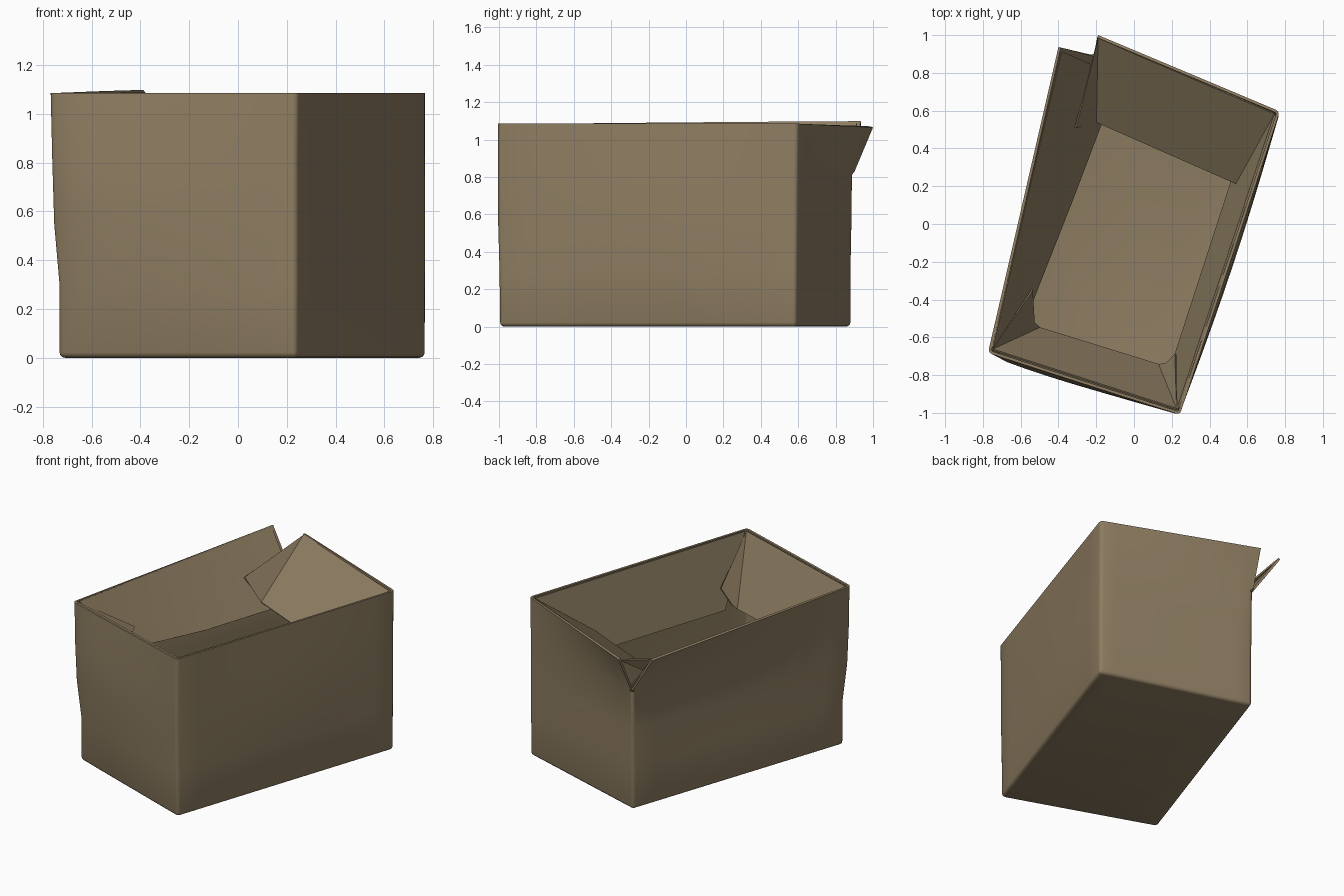
import bpy, bmesh, math
from mathutils import Vector

cube = bpy.data.objects.get("Cube")
if cube:
    bpy.data.objects.remove(cube, do_unlink=True)

# One cardboard colour
card = bpy.data.materials.new("brown cardboard")
card.use_nodes = True
colour = (0.27, 0.205, 0.12, 1)
card.diffuse_color = colour
bsdf = card.node_tree.nodes["Principled BSDF"]
bsdf.inputs["Base Color"].default_value = colour
bsdf.inputs["Roughness"].default_value = 0.9


def add_object(name, bm, thickness, offset, bevel=0):
    mesh = bpy.data.meshes.new(name)
    bm.to_mesh(mesh)
    bm.free()
    mesh.materials.append(card)
    obj = bpy.data.objects.new(name, mesh)
    bpy.context.collection.objects.link(obj)
    if bevel:
        mod = obj.modifiers.new("soft folds", "BEVEL")
        mod.width, mod.segments = bevel, 3
        mod.limit_method, mod.angle_limit = "ANGLE", math.radians(40)
    mod = obj.modifiers.new("card thickness", "SOLIDIFY")
    mod.thickness, mod.offset = thickness, offset
    bpy.ops.object.select_all(action="DESELECT")
    obj.select_set(True)
    bpy.context.view_layer.objects.active = obj
    # Bake the thickness first, so that the cut rims stay crisp
    bpy.ops.object.convert(target="MESH")
    bpy.ops.object.shade_smooth_by_angle(angle=math.radians(35))


# Corner folds from the floor to the rim; the back left one is torn near the top
LEVELS = (0, 0.3, 0.55, 0.81)


def fold(xy, rim):
    return [Vector((x, y, z)) for (x, y), z in zip(xy, LEVELS)] + [Vector(rim)]


front_left = fold([(-.738, -.655), (-.738, -.655), (-.76, -.672), (-.768, -.68)], (-.773, -.682, 1.085))
front_right = fold([(.24, -1), (.24, -1.003), (.24, -1.01), (.24, -1.01)], (.243, -1.01, 1.085))
back_right = fold([(.772, .588), (.772, .59), (.772, .592), (.772, .594)], (.772, .596, 1.085))
torn = [(-.215, .885), (-.215, .885), (-.215, .89), (-.215, .893)]
back_end = fold(torn, (-.19, 1.0, 1.065))
left_end = fold(torn, (-.4, .937, 1.09))

# Box shell: four slightly bowed walls and the floor
STEPS = 10
bm = bmesh.new()
floor_loop = []


def wall(a, b, bow, skew=1):
    along = (b[0] - a[0]).normalized()
    out = Vector((along.y, -along.x, 0))
    grid = []
    for p, q in zip(a, b):
        row = []
        for i in range(STEPS + 1):
            t = i / STEPS
            point = p.lerp(q, t)
            swell = math.sin(math.pi * t ** skew) * math.sin(math.pi * min(point.z / 1.1, 1))
            row.append(bm.verts.new(point + out * bow * swell))
        grid.append(row)
    for low, high in zip(grid, grid[1:]):
        for i in range(STEPS):
            bm.faces.new((low[i], low[i + 1], high[i + 1], high[i]))
    floor_loop.extend(v.co.copy() for v in grid[0][:-1])


wall(front_left, front_right, 0.03, 0.5)
wall(front_right, back_right, 0.02)
wall(back_right, back_end, 0.005)
wall(left_end, front_left, -0.01)
bm.faces.new([bm.verts.new(co) for co in reversed(floor_loop)])
bmesh.ops.remove_doubles(bm, verts=bm.verts, dist=0.0005)
add_object("box_shell", bm, 0.015, -1, 0.022)


# Flaps folded down inside the box
def flap(name, points, faces):
    fm = bmesh.new()
    verts = [fm.verts.new(p) for p in points]
    for face in faces:
        fm.faces.new([verts[i] for i in face])
    bmesh.ops.recalc_face_normals(fm, faces=fm.faces)
    add_object(name, fm, 0.01, 0)


flap("front_flap",
     [(-.75, -.665, 1.08), (.225, -.98, 1.08), (.22, -.69, .8), (.17, -.74, .68),
      (.13, -.745, .66), (-.5, -.55, .66), (-.53, -.52, .68), (-.54, -.35, .85)],
     [(0, 1, 4, 5), (1, 2, 3, 4), (0, 5, 6, 7)])
flap("back_flap",
     [(.745, .585, 1.075), (-.19, .985, 1.06), (-.31, .51, .92), (-.2, .54, .765), (.54, .215, .765)],
     [(0, 1, 3, 4), (1, 2, 3)])
flap("left_flap",
     [(-.75, -.65, 1.08), (-.572, .12, 1.083), (-.385, .915, 1.085),
      (-.08, .78, .72), (-.33, .12, .7), (-.555, -.45, .72)],
     [(0, 1, 4, 5), (1, 2, 3, 4)])
flap("right_flap",
     [(.235, -.97, 1.08), (.745, .575, 1.075), (.59, .45, .64), (.21, -.72, .64)],
     [(0, 1, 2, 3)])
